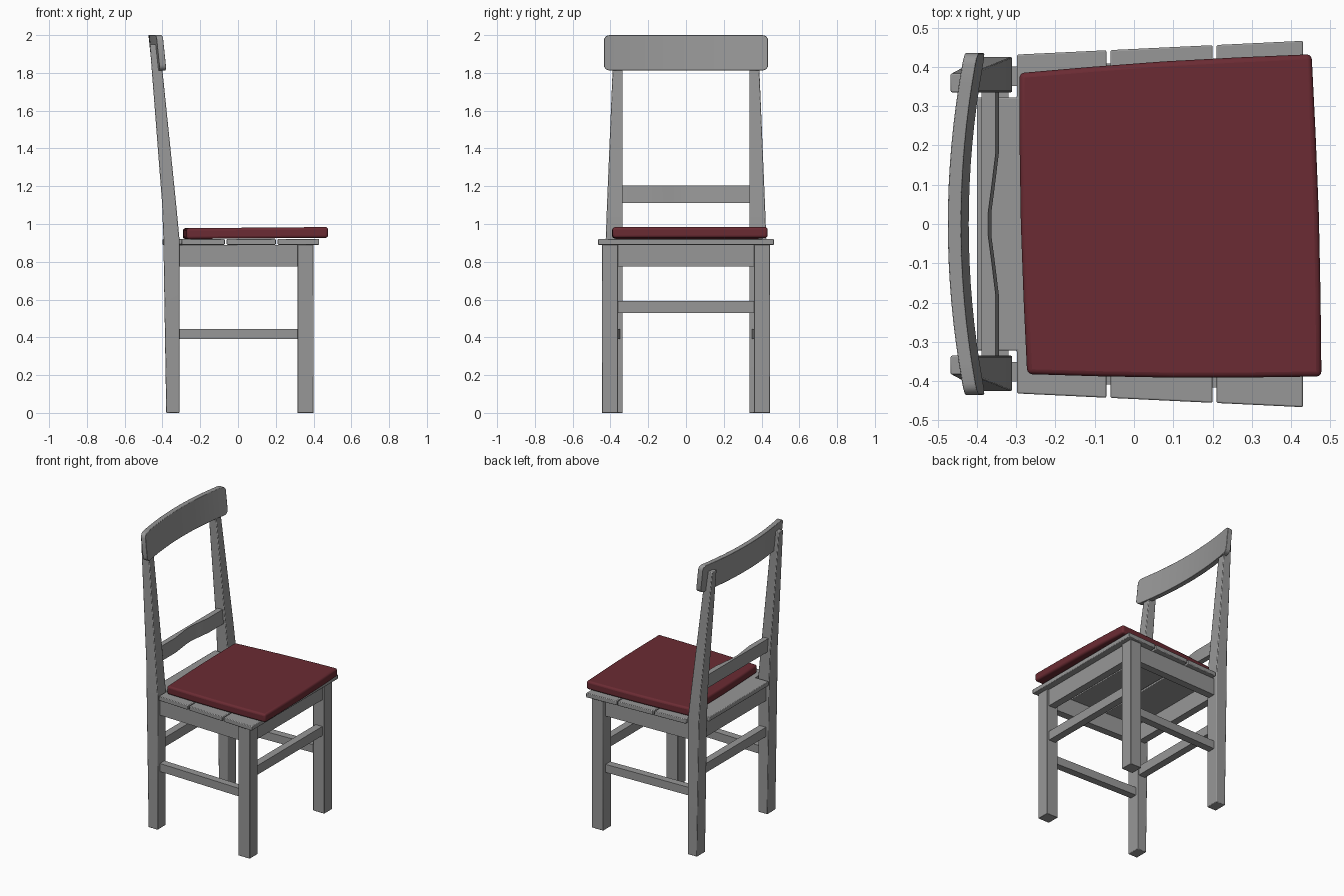
import bpy, bmesh
from mathutils import Vector

cube = bpy.data.objects.get("Cube")
if cube:
    bpy.data.objects.remove(cube, do_unlink=True)


def make_material(name, rgb):
    mat = bpy.data.materials.new(name)
    mat.use_nodes = True
    color = (*rgb, 1.0)
    mat.diffuse_color = color
    mat.node_tree.nodes["Principled BSDF"].inputs["Base Color"].default_value = color
    return mat


wood = make_material("grey wood", (0.31, 0.31, 0.31))
fabric = make_material("dark red fabric", (0.145, 0.024, 0.033))


def loft(name, sections, mat=wood, bevel=0.0, segments=2, corner=0.0):
    """Skin equal-length rings of points and cap both ends."""
    bm = bmesh.new()
    rings = [[bm.verts.new(p) for p in ring] for ring in sections]
    count = len(rings[0])
    long_edges = []
    for a, b in zip(rings, rings[1:]):
        for i in range(count):
            j = (i + 1) % count
            bm.faces.new((a[i], a[j], b[j], b[i]))
            long_edges.append(bm.edges.get((a[i], b[i])))
    bm.faces.new(rings[0])
    bm.faces.new(rings[-1])
    if corner:
        sharp = [e for e in long_edges if e.calc_face_angle(0) > 0.5]
        bmesh.ops.bevel(bm, geom=sharp, offset=corner, segments=5,
                        profile=0.5, affect='EDGES')
    bmesh.ops.recalc_face_normals(bm, faces=bm.faces)
    mesh = bpy.data.meshes.new(name)
    bm.to_mesh(mesh)
    bm.free()
    mesh.materials.append(mat)
    obj = bpy.data.objects.new(name, mesh)
    bpy.context.collection.objects.link(obj)
    if bevel:
        mod = obj.modifiers.new("soft edges", 'BEVEL')
        mod.width = bevel
        mod.segments = segments
        mod.limit_method = 'ANGLE'
    bpy.ops.object.select_all(action='DESELECT')
    obj.select_set(True)
    bpy.context.view_layer.objects.active = obj
    bpy.ops.object.shade_smooth_by_angle()
    return obj


def plate(name, outline, z0, z1, **options):
    return loft(name, [[(x, y, z) for x, y in outline] for z in (z0, z1)], **options)


def rect(x0, x1, y0, y1):
    return [(x0, y0), (x1, y0), (x1, y1), (x0, y1)]


# Legs, side aprons and side stretchers, mirrored across y
BACK_LEG = [  # z, back x, front x, outer y
    (0.0, -0.38, -0.31, 0.425), (0.92, -0.395, -0.31, 0.425),
    (1.11, -0.402, -0.328, 0.418), (1.95, -0.467, -0.414, 0.383)]

for side, s in (("left", 1), ("right", -1)):
    plate("front_leg_" + side, rect(0.315, 0.40, s * 0.36, s * 0.445), 0, 0.89, bevel=0.003)
    loft("back_leg_" + side,
         [[(x, y, z) for x, y in rect(xb, xf, s * 0.335, s * yo)]
          for z, xb, xf, yo in BACK_LEG], bevel=0.004)
    for part, z0, z1 in (("apron", 0.775, 0.89), ("stretcher", 0.39, 0.445)):
        outline = [(-0.33, s * 0.35), (0.33, s * 0.37), (0.33, s * 0.42), (-0.33, s * 0.40)]
        plate("side_" + part + "_" + side, outline, z0, z1)

# Cross aprons and cross stretchers
for end, x, half in (("front", 0.36, 0.37), ("back", -0.345, 0.345)):
    for part, z0, z1 in (("apron", 0.775, 0.89), ("stretcher", 0.53, 0.593)):
        plate(end + "_" + part, rect(x - 0.025, x + 0.025, -half, half), z0, z1)


# Seat slats, widening toward the front
def half_width(x):
    return 0.445 + 0.048 * (x + 0.01)


for name, x0, x1 in (("back", -0.298, -0.07), ("middle", -0.06, 0.2), ("front", 0.21, 0.43)):
    right_side = [(x0, -half_width(x0)), (x1, -half_width(x1))]
    if name == "back":  # tongue between the back legs
        right_side = [(-0.40, -0.322), (x0, -0.322)] + right_side
    outline = right_side + [(x, -y) for x, y in reversed(right_side)]
    plate("seat_slat_" + name, outline, 0.89, 0.92, bevel=0.004)

# Lower back rail, hollowed in the middle
rail = []
for y, dip in ((-0.345, 0), (-0.18, 0), (-0.09, 0.011), (-0.03, 0.019),
               (0.03, 0.019), (0.09, 0.011), (0.18, 0), (0.345, 0)):
    rail.append([(-0.38, y, 1.11), (-0.344 - dip, y, 1.11),
                 (-0.352 - dip, y, 1.205), (-0.388, y, 1.205)])
loft("lower_back_rail", rail)

# Curved, leaning top rail with rounded ends
HALF, RADIUS, BOTTOM, TOP = 0.435, 0.03, 1.813, 2.0
ys = [HALF - RADIUS * k for k in (0, 0.08, 0.3, 0.6, 1)]
ys += [ys[-1] * (1 - k / 8) for k in range(1, 9)]
ys = [-y for y in ys] + ys[-2::-1]
sections = []
for y in ys:
    over = max(0.0, abs(y) - (HALF - RADIUS))
    inset = RADIUS - (RADIUS ** 2 - over ** 2) ** 0.5
    bend = 0.042 * (y / HALF) ** 2
    ring = []
    for z, depth in ((BOTTOM + inset, 0), (BOTTOM + inset, 0.034),
                     (TOP - inset, 0.034), (TOP - inset, 0)):
        ring.append((-0.474 + depth + bend + 0.105 * (TOP - z), y, z))
    sections.append(ring)
loft("top_back_rail", sections, bevel=0.005)

# Cushion, slightly askew with softly bowed sides
corners = [Vector(c) for c in ((-0.272, -0.382), (0.477, -0.388), (0.452, 0.432), (-0.292, 0.384))]
center = sum(corners, Vector((0, 0))) / 4
outline = []
for i, a in enumerate(corners):
    b = corners[(i + 1) % 4]
    for t in (0, 0.25, 0.5, 0.75):
        p = a.lerp(b, t)
        outline.append(p + (p - center).normalized() * 0.024 * t * (1 - t))
loft("seat_cushion",
     [[(p.x, p.y, z + 0.008 * p.x) for p in outline] for z in (0.923, 0.98)],
     mat=fabric, corner=0.04, bevel=0.013, segments=3)
